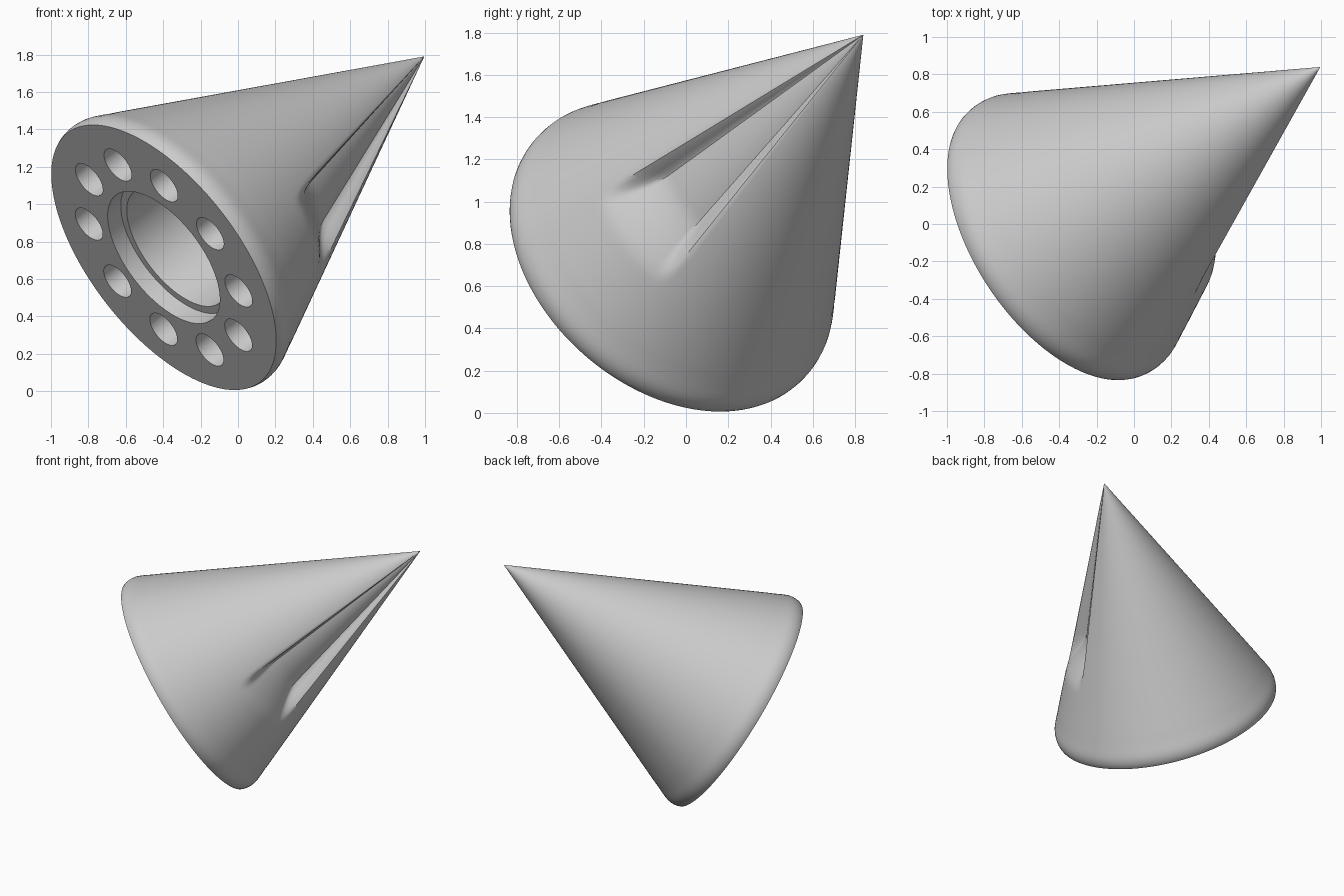
import bpy, bmesh, math
from mathutils import Matrix, Vector

if "Cube" in bpy.data.objects:
    bpy.data.objects.remove(bpy.data.objects["Cube"])

# Local frame: Z along the spinner axis, X through the middle of the blade recess
axis = Vector((0.70, 0.467, 0.54)).normalized()
recess_dir = Vector((0.674, -0.681, -0.284))
recess_dir = (recess_dir - axis * recess_dir.dot(axis)).normalized()
side = axis.cross(recess_dir)
frame = Matrix((recess_dir, side, axis)).transposed().to_4x4()
frame.translation = Vector((-0.397, -0.09, 0.715))

LENGTH, TAPER, SEGMENTS, RINGS = 1.99, 0.445, 240, 70

grey = bpy.data.materials.new("satin_grey")
grey.use_nodes = True
grey.diffuse_color = (0.6, 0.6, 0.6, 1)
grey.node_tree.nodes["Principled BSDF"].inputs["Base Color"].default_value = (0.6, 0.6, 0.6, 1)


def smoothstep(a, b, x):
    t = min(max((x - a) / (b - a), 0), 1)
    return t * t * (3 - 2 * t)


def recess(h, r, angle):
    """Depth of the blade recess, fading out towards the rim."""
    across = 1 - smoothstep(18, 25, abs(math.degrees(angle)))
    return 0.2 * r * across * smoothstep(0.5, 0.78, h)


def lathe(name, profile, segments, cut=None, tip=None):
    """Closed solid of revolution from (radius, height) pairs."""
    bm = bmesh.new()
    rings = []
    for r, h in profile:
        ring = []
        for i in range(segments):
            a = 2 * math.pi * i / segments - math.pi
            rr = r - (cut(h, r, a) if cut else 0)
            ring.append(bm.verts.new((rr * math.cos(a), rr * math.sin(a), h)))
        rings.append(ring)
    for low, high in zip(rings, rings[1:]):
        for i in range(segments):
            j = (i + 1) % segments
            bm.faces.new((low[i], low[j], high[j], high[i]))
    bm.faces.new(rings[0][::-1])
    if tip is None:
        bm.faces.new(rings[-1])
    else:
        top = bm.verts.new((0, 0, tip))
        for i in range(segments):
            bm.faces.new((rings[-1][i], rings[-1][(i + 1) % segments], top))
    bmesh.ops.recalc_face_normals(bm, faces=bm.faces)
    mesh = bpy.data.meshes.new(name)
    bm.to_mesh(mesh)
    bm.free()
    mesh.materials.append(grey)
    obj = bpy.data.objects.new(name, mesh)
    bpy.context.collection.objects.link(obj)
    return obj


# Cone shell with a rounded rim
profile = [(0.842, 0), (0.848, 0.015), (0.851, 0.035), (0.851, 0.055),
           (0.847, 0.08), (0.838, 0.105), (0.825, 0.135), (0.806, 0.175)]
start = 0.22
for k in range(RINGS):
    h = start + (LENGTH - start) * k / RINGS
    profile.append((TAPER * (LENGTH - h), h))
spinner = lathe("spinner_cone", profile, SEGMENTS, recess, LENGTH)

# Cutters: stepped hub bore and ring of bolt holes
cutters = [lathe("hub_bore_cutter", [(0.42, -0.1), (0.42, 0.1), (0.375, 0.1), (0.375, 0.75)], 96)]
first = frame.to_3x3().inverted() @ Vector((-0.398, 0.117, 0.415))
start_angle = math.atan2(first.y, first.x)
for i in range(10):
    a = start_angle + i * math.tau / 10
    hole = lathe("bolt_hole_cutter", [(0.103, -0.1), (0.103, 0.3)], 40)
    hole.data.transform(Matrix.Translation((0.588 * math.cos(a), 0.588 * math.sin(a), 0)))
    cutters.append(hole)

bpy.context.view_layer.objects.active = spinner
for cutter in cutters:
    mod = spinner.modifiers.new("cut", 'BOOLEAN')
    mod.operation = 'DIFFERENCE'
    mod.solver = 'EXACT'
    mod.object = cutter
    bpy.ops.object.modifier_apply(modifier=mod.name)
    bpy.data.objects.remove(cutter)

# Tilt into place and shade smooth with sharp hole edges
spinner.data.transform(frame)
for o in bpy.context.selected_objects:
    o.select_set(False)
spinner.select_set(True)
bpy.ops.object.shade_smooth_by_angle(angle=math.radians(35))
